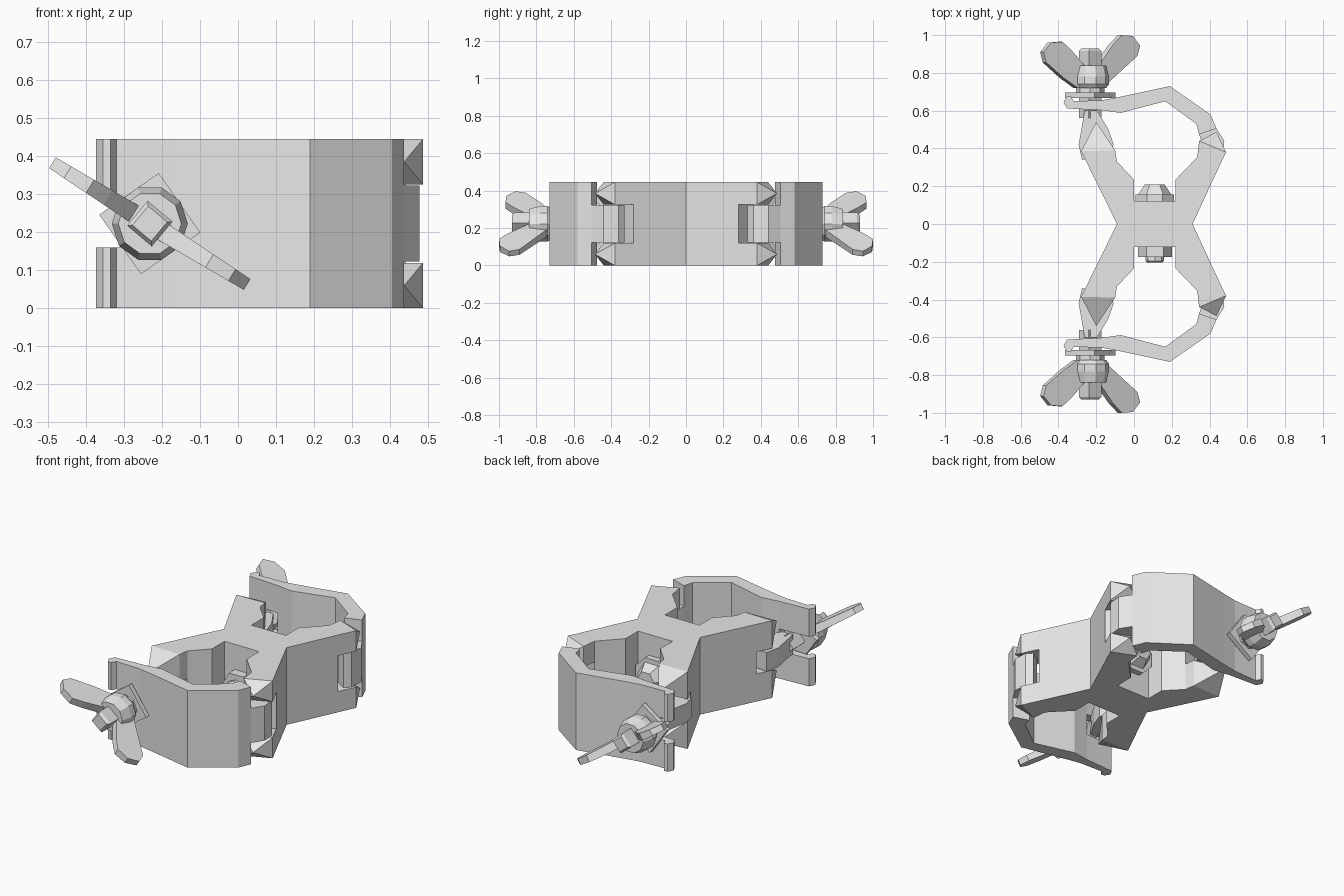
import bpy, bmesh
from math import sin, cos, pi, radians
from mathutils import Vector, Matrix

if "Cube" in bpy.data.objects:
    bpy.data.objects.remove(bpy.data.objects["Cube"])

H = 0.2225                     # half of the clamp height
HINGE, FORK = 0.103, 0.063     # half heights of the hinge slot and bolt slot
BOLT_X = -0.232

steel = bpy.data.materials.new("grey_steel")
steel.use_nodes = True
GREY = (0.8, 0.8, 0.8, 1)
steel.diffuse_color = GREY
steel.node_tree.nodes["Principled BSDF"].inputs["Base Color"].default_value = GREY


def finish(name, bm, mirror_y=True, mirror_z=False):
    """Turn a bmesh into an object whose origin is at mid height."""
    bmesh.ops.recalc_face_normals(bm, faces=bm.faces)
    mesh = bpy.data.meshes.new(name)
    bm.to_mesh(mesh)
    bm.free()
    mesh.materials.append(steel)
    obj = bpy.data.objects.new(name, mesh)
    obj.location.z = H
    bpy.context.collection.objects.link(obj)
    if mirror_y or mirror_z:
        mod = obj.modifiers.new("Mirror", "MIRROR")
        mod.use_axis = (False, mirror_y, mirror_z)
        mod.use_mirror_merge = False
    return obj


def prism(points, z0, z1):
    """Extrude a plan outline between two heights."""
    bm = bmesh.new()
    low = [bm.verts.new((x, y, z0)) for x, y in points]
    high = [bm.verts.new((x, y, z1)) for x, y in points]
    bm.faces.new(low)
    bm.faces.new(high)
    n = len(points)
    sides = [bm.faces.new((low[i], low[(i + 1) % n], high[(i + 1) % n], high[i]))
             for i in range(n)]
    return bm, sides


def prong(name, points, inner, tip):
    """Fork prong with a pyramid-shaped end."""
    bm, sides = prism(points, inner, H)
    apex = bmesh.ops.poke(bm, faces=[sides[1]])["verts"][0]
    apex.co = (tip[0], tip[1], (inner + H) / 2)
    finish(name, bm, mirror_z=True)


def turned(name, cx, rings, sides, turn=0.0, mirror_y=True):
    """Faceted solid around a y axis, from (y, radius) rings."""
    bm = bmesh.new()
    loops = []
    for y, r in rings:
        angles = [turn + 2 * pi * i / sides for i in range(sides)]
        loops.append([bm.verts.new((cx + r * cos(a), y, r * sin(a))) for a in angles])
    for a, b in zip(loops, loops[1:]):
        for i in range(sides):
            j = (i + 1) % sides
            bm.faces.new((a[i], a[j], b[j], b[i]))
    bm.faces.new(loops[0])
    bm.faces.new(loops[-1])
    finish(name, bm, mirror_y)


# X-shaped body
half = [(-0.09, 0), (-0.238, 0.3), (-0.09, 0.33), (0, 0.235), (0, 0.122),
        (0.22, 0.122), (0.22, 0.235), (0.335, 0.355), (0.44, 0.28), (0.31, 0)]
outline = half + [(x, -y) for x, y in reversed(half[1:-1])]
finish("body", prism(outline, -H, H)[0], mirror_y=False)

# Forked arm ends
prong("bolt_prongs", [(-0.238, 0.3), (-0.28, 0.385), (-0.1, 0.39), (-0.09, 0.33)],
      FORK, (-0.2, 0.54))
prong("hinge_prongs", [(0.44, 0.28), (0.487, 0.38), (0.345, 0.44), (0.335, 0.355)],
      HINGE, (0.437, 0.487))

# Curved straps with hinge tab and forked lip
finish("strap", prism([(-0.17, 0.655), (-0.08, 0.672), (0.19, 0.73), (0.405, 0.58),
                       (0.437, 0.505), (0.345, 0.475), (0.33, 0.53), (0.165, 0.65),
                       (-0.07, 0.588), (-0.17, 0.602)], -H, H)[0])
finish("strap_fork", prism([(-0.17, 0.655), (-0.32, 0.65), (-0.335, 0.678),
                            (-0.355, 0.675), (-0.373, 0.645), (-0.355, 0.612),
                            (-0.17, 0.602)], FORK, H)[0], mirror_z=True)
finish("hinge_tab", prism([(0.345, 0.475), (0.437, 0.505), (0.478, 0.44), (0.47, 0.36),
                           (0.44, 0.33), (0.38, 0.37)], -HINGE + 0.003, HINGE - 0.003)[0])

# Swing bolts, washers and nut hubs
finish("bolt_eye", prism([(-0.275, 0.34), (-0.293, 0.42), (-0.275, 0.52), (-0.262, 0.6),
                          (-0.195, 0.6), (-0.135, 0.5), (-0.108, 0.42), (-0.13, 0.36)],
                         -0.055, 0.055)[0])
turned("bolt_shaft", BOLT_X, [(0.56, 0.06), (0.915, 0.06), (0.93, 0.046)], 4, radians(5))
turned("square_washer", BOLT_X, [(0.668, 0.135), (0.695, 0.135)], 4, radians(-10))
turned("nut_collar", BOLT_X, [(0.695, 0.075), (0.73, 0.075)], 8)
turned("nut_hub", BOLT_X, [(0.72, 0.085), (0.74, 0.1), (0.78, 0.1), (0.84, 0.083)], 10)

# Wings of the nuts
wing = [(0.03, 0.73), (0.09, 0.72), (0.18, 0.775), (0.285, 0.855), (0.302, 0.91),
        (0.255, 0.96), (0.185, 0.965), (0.13, 0.92), (0.03, 0.82)]
for name, angle, lift in (("wing_outer", 148, 0.0), ("wing_inner", -32, 0.035)):
    bm, _ = prism(wing, -0.026, 0.026)
    for v in bm.verts:
        v.co.y += lift * min(1, v.co.x / 0.15)
        v.co.z *= 1 - 1.2 * v.co.x
    caps = [f for f in bm.faces if len(f.verts) == len(wing)]
    bmesh.ops.inset_region(bm, faces=caps, thickness=0.018, depth=0.006)
    spin = Matrix.Rotation(radians(-angle), 4, "Y")
    bm.transform(Matrix.Translation(Vector((BOLT_X, 0, 0))) @ spin)
    finish(name, bm)

# Centre bolt through the body
turned("centre_washer", 0.11, [(0.11, 0.11), (0.157, 0.11)], 8, pi / 8, False)
turned("centre_head", 0.11, [(0.157, 0.087), (0.21, 0.052)], 6, 0, False)
turned("centre_nut", 0.11, [(-0.11, 0.09), (-0.175, 0.09)], 6, 0, False)
turned("centre_bolt_end", 0.11, [(-0.17, 0.05), (-0.195, 0.05), (-0.203, 0.04)], 8, 0, False)
